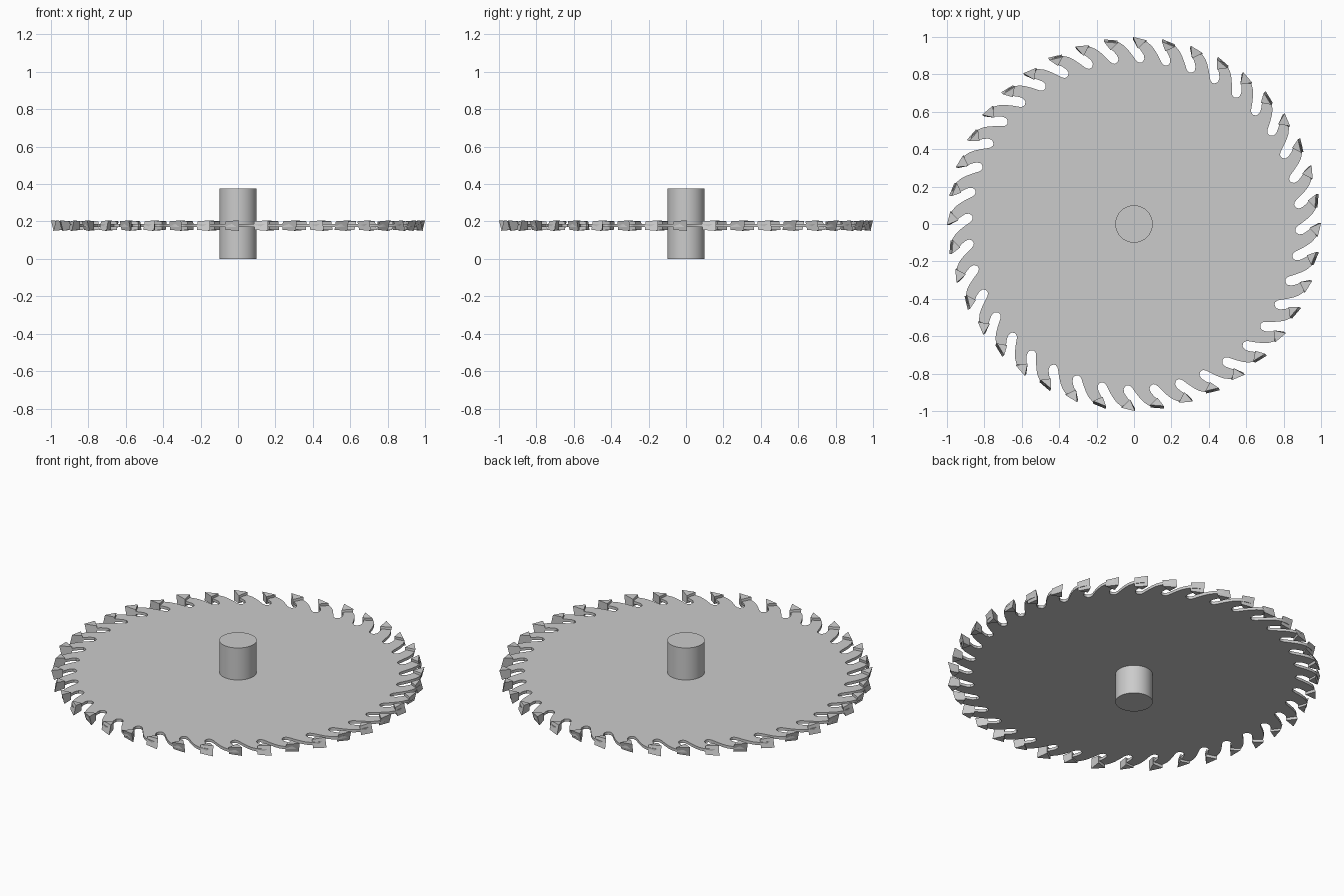
import bpy, bmesh
from math import sin, cos, radians

if "Cube" in bpy.data.objects:
    bpy.data.objects.remove(bpy.data.objects["Cube"])

TEETH = 40
PITCH = 360 / TEETH
ZC = 0.178          # mid height of the blade
HALF = 0.008        # half the blade thickness


def polar(deg, r, z):
    """Clockwise angle measured from +y."""
    a = radians(deg)
    return (r * sin(a), r * cos(a), z)


def finish(name, bm):
    bmesh.ops.recalc_face_normals(bm, faces=bm.faces)
    me = bpy.data.meshes.new(name)
    bm.to_mesh(me)
    bm.free()
    ob = bpy.data.objects.new(name, me)
    bpy.context.collection.objects.link(ob)
    return ob


def smooth(ob):
    bpy.ops.object.select_all(action='DESELECT')
    ob.select_set(True)
    bpy.context.view_layer.objects.active = ob
    bpy.ops.object.shade_smooth_by_angle(angle=radians(30))


# Blade plate: one hooked tooth and gullet (angle, radius), repeated round the rim
tooth = [(0.1, 0.988), (2, 0.986), (4.1, 0.976), (5.6, 0.958), (6.8, 0.937),
         (8, 0.912), (9, 0.89), (9.6, 0.877), (10.3, 0.867), (11, 0.863),
         (11.7, 0.865), (12.3, 0.873), (12.6, 0.885), (12.3, 0.905),
         (11.4, 0.926), (10.3, 0.947), (9.5, 0.967)]
bm = bmesh.new()
rim = [bm.verts.new(polar(i * PITCH + a, r, ZC - HALF))
       for i in range(TEETH) for a, r in tooth]
plate = bm.faces.new(rim)
ext = bmesh.ops.extrude_face_region(bm, geom=[plate], use_keep_orig=True)
bmesh.ops.translate(bm, vec=(0, 0, 2 * HALF),
                    verts=[g for g in ext['geom'] if isinstance(g, bmesh.types.BMVert)])
smooth(finish("saw_blade", bm))

# Cutting tips: tapered wedges with alternating top bevel
bm = bmesh.new()
for i in range(TEETH):
    base = i * PITCH
    rings = []
    for s in (-1, 1):
        high = (s > 0) == (i % 2 == 0)
        drop = 0 if high else 0.014
        pts = [(-0.3, 1.0 - drop, 0.028),      # cutting corner
               (1.3, 0.938, 0.022),            # foot of the cutting face
               (3.9, 0.985 - drop, 0.023)]     # heel
        rings.append([bm.verts.new(polar(base + a, r, ZC + s * h)) for a, r, h in pts])
    lo, hi = rings
    bm.faces.new(lo)
    bm.faces.new(hi)
    for k in range(3):
        n = (k + 1) % 3
        bm.faces.new((lo[k], lo[n], hi[n], hi[k]))
finish("cutting_tips", bm)

# Arbor shaft through the centre
bm = bmesh.new()
bmesh.ops.create_cone(bm, cap_ends=True, segments=64, radius1=0.1, radius2=0.1, depth=0.375)
bmesh.ops.translate(bm, verts=bm.verts, vec=(0, 0, 0.1875))
smooth(finish("arbor_shaft", bm))
